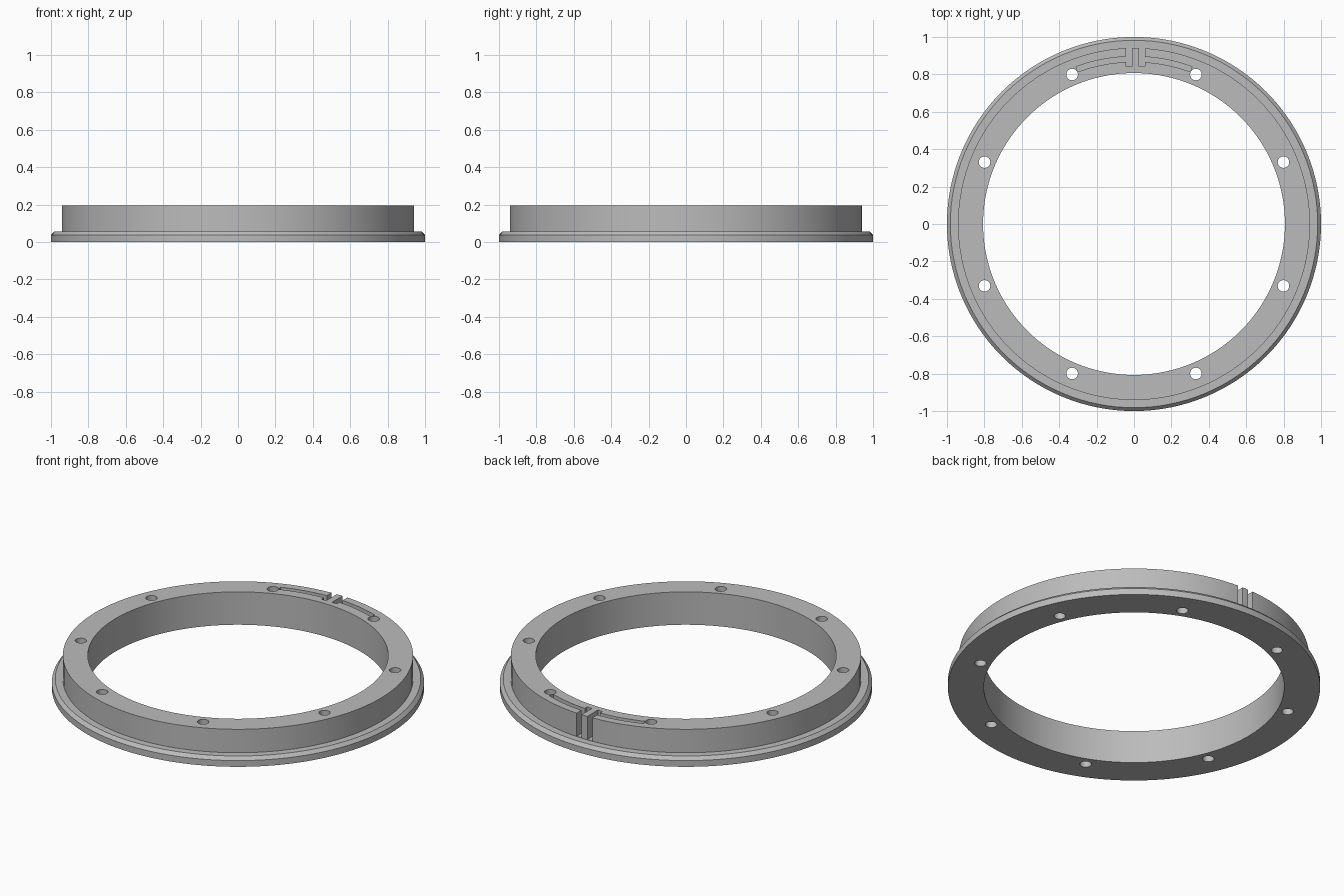
import bpy
import bmesh
from math import cos, sin, tau, radians, asin, pi

if "Cube" in bpy.data.objects:
    bpy.data.objects.remove(bpy.data.objects["Cube"])

INNER, WALL, RIM, FLANGE = 0.807, 0.941, 0.982, 1.0
LEDGE, TOP = 0.056, 0.195
SEGMENTS = 128

grey = bpy.data.materials.new("machined grey")
grey.use_nodes = True
grey.diffuse_color = (0.5, 0.5, 0.5, 1)
grey.node_tree.nodes["Principled BSDF"].inputs["Base Color"].default_value = (0.5, 0.5, 0.5, 1)


def finish(name, bm):
    bmesh.ops.recalc_face_normals(bm, faces=bm.faces)
    mesh = bpy.data.meshes.new(name)
    bm.to_mesh(mesh)
    bm.free()
    mesh.materials.append(grey)
    obj = bpy.data.objects.new(name, mesh)
    bpy.context.collection.objects.link(obj)
    return obj


def lathe(name, profile):
    """Sweep a closed (radius, height) profile around z."""
    bm = bmesh.new()
    rings = [[bm.verts.new((r * cos(tau * i / SEGMENTS), r * sin(tau * i / SEGMENTS), z))
              for r, z in profile] for i in range(SEGMENTS)]
    n = len(profile)
    for i in range(SEGMENTS):
        a, b = rings[i], rings[(i + 1) % SEGMENTS]
        for j in range(n):
            k = (j + 1) % n
            bm.faces.new((a[j], b[j], b[k], a[k]))
    return finish(name, bm)


def prism(name, outline, low, high):
    """Extrude a flat outline between two heights."""
    bm = bmesh.new()
    face = bm.faces.new([bm.verts.new((x, y, low)) for x, y in outline])
    grown = bmesh.ops.extrude_face_region(bm, geom=[face])["geom"]
    for v in grown:
        if isinstance(v, bmesh.types.BMVert):
            v.co.z = high
    return finish(name, bm)


def cut(target, cutter):
    mod = target.modifiers.new(cutter.name, "BOOLEAN")
    mod.operation = "DIFFERENCE"
    mod.solver = "EXACT"
    mod.object = cutter
    bpy.context.view_layer.objects.active = target
    bpy.ops.object.modifier_apply(modifier=mod.name)
    bpy.data.objects.remove(cutter)


# Flanged ring body
ring = lathe("flanged_ring", [(INNER, 0), (FLANGE, 0), (FLANGE, 0.037), (RIM, LEDGE),
                              (WALL, LEDGE), (WALL, TOP), (INNER, TOP)])

# Eight bolt holes
for i in range(8):
    a = radians(22.5 + 45 * i)
    hole = [(0.865 * cos(a) + 0.031 * cos(tau * k / 24),
             0.865 * sin(a) + 0.031 * sin(tau * k / 24)) for k in range(24)]
    cut(ring, prism("hole_cutter", hole, -0.1, 0.3))

# Two L-shaped grooves at the back: a notch through the wall and an arc to the hole
for side, near, far in ((-1, 0.011, 0.043), (1, 0.027, 0.059)):
    start, end = asin(far / 0.88), asin(0.305 / 0.88)
    angles = [start + (end - start) * k / 16 for k in range(17)]
    outline = [(near, 0.842), (near, 0.99), (far, 0.99)]
    outline += [(0.896 * sin(a), 0.896 * cos(a)) for a in angles]
    outline += [(0.867 * sin(a), 0.867 * cos(a)) for a in reversed(angles)]
    outline += [(far, 0.842)]
    cut(ring, prism("groove_cutter", [(side * x, y) for x, y in outline], LEDGE + 0.002, 0.3))

# Smooth curved walls, sharp rims
bpy.ops.object.select_all(action="DESELECT")
ring.select_set(True)
bpy.context.view_layer.objects.active = ring
bpy.ops.object.shade_smooth_by_angle(angle=radians(30))
